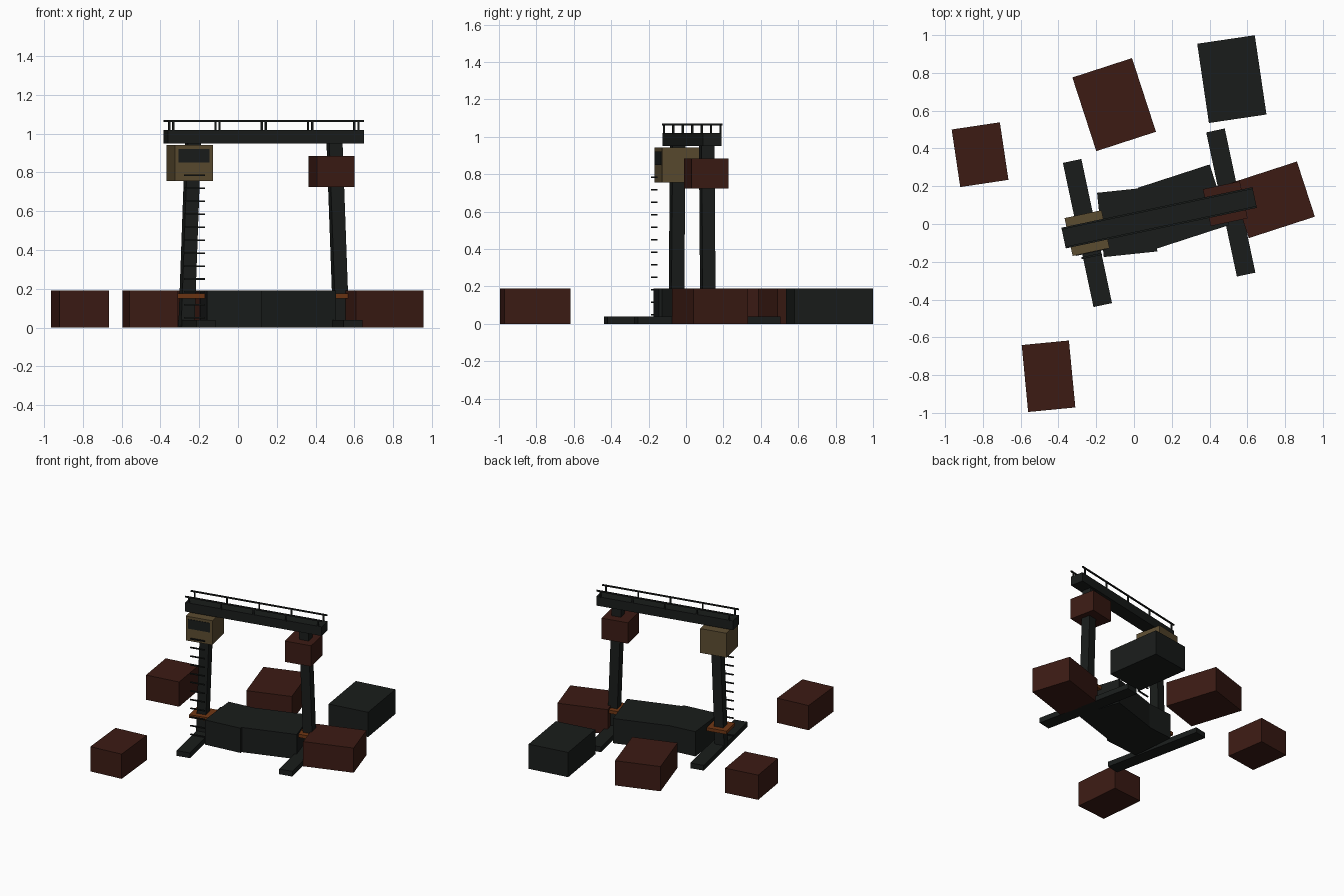
import bpy
from math import radians
from mathutils import Matrix, Vector

if "Cube" in bpy.data.objects:
    bpy.data.objects.remove(bpy.data.objects["Cube"])


def material(name, rgb):
    m = bpy.data.materials.new(name)
    m.diffuse_color = (*rgb, 1)
    m.use_nodes = True
    m.node_tree.nodes["Principled BSDF"].inputs["Base Color"].default_value = m.diffuse_color
    return m


DARK = material("dark_steel", (0.010, 0.012, 0.011))
RUST = material("rust_red", (0.045, 0.011, 0.007))
TAN = material("cabin_tan", (0.105, 0.072, 0.030))
ORANGE = material("collar_orange", (0.16, 0.038, 0.007))

# Gantry frame: turned 12 degrees, slightly off centre
GANTRY = Matrix.Translation((0.133, 0.033, 0)) @ Matrix.Rotation(radians(12), 4, 'Z')


def prism(name, bottom, top, size, mat, frame=GANTRY):
    """Box between two centre points (x, y, z); sheared if they are offset."""
    hx, hy = size[0] / 2, size[1] / 2
    verts = [frame @ (Vector(c) + Vector((sx * hx, sy * hy, 0)))
             for c in (bottom, top)
             for sx, sy in ((-1, -1), (1, -1), (1, 1), (-1, 1))]
    faces = [(3, 2, 1, 0), (4, 5, 6, 7)]
    faces += [(i, (i + 1) % 4, (i + 1) % 4 + 4, i + 4) for i in range(4)]
    me = bpy.data.meshes.new(name)
    me.from_pydata(verts, [], faces)
    me.materials.append(mat)
    ob = bpy.data.objects.new(name, me)
    bpy.context.collection.objects.link(ob)
    return ob


def box(name, u, v, z0, z1, size, mat, frame=GANTRY):
    return prism(name, (u, v, z0), (u, v, z1), size, mat, frame)


# Ground containers: x, y, width, depth, angle
containers = [
    ("container_left", -0.815, 0.367, 0.258, 0.308, 8.5, RUST),
    ("container_back", -0.105, 0.632, 0.332, 0.41, 18, RUST),
    ("container_back_right", 0.518, 0.767, 0.308, 0.424, 8.4, DARK),
    ("container_front", -0.4525, -0.806, 0.251, 0.356, 5.5, RUST),
    ("container_right", 0.735, 0.128, 0.368, 0.307, 18, RUST),
    ("container_middle_a", -0.036, 0.010, 0.285, 0.342, 6, DARK),
    ("container_middle_b", 0.262, 0.093, 0.40, 0.337, 18, DARK),
]
for name, x, y, w, d, a, mat in containers:
    f = Matrix.Translation((x, y, 0)) @ Matrix.Rotation(radians(a), 4, 'Z')
    box(name, 0, 0, 0, 0.19, (w, d), mat, f)

# Skids, leaning legs and collars
for side, s in (("left", -1), ("right", 1)):
    box(f"skid_{side}", s * 0.388, 0, 0, 0.04, (0.10, 0.78), DARK)
    prism(f"leg_{side}", (s * 0.408, 0, 0.005), (s * 0.373, 0, 0.95), (0.07, 0.07), DARK)
    box(f"collar_{side}", s * 0.402, 0, 0.15, 0.175, (0.15, 0.15), ORANGE)

# Top beam
box("beam", 0, 0, 0.95, 1.02, (1.034, 0.102), DARK)

# Handrails on both edges of the beam
for side, s in (("front", -1), ("back", 1)):
    box(f"handrail_{side}", 0, s * 0.051, 1.06, 1.07, (1.034, 0.01), DARK)
    for i in range(5):
        box(f"rail_post_{side}_{i}", -0.488 + i * 0.244, s * 0.051, 1.015, 1.062,
            (0.01, 0.01), DARK)

# Operator cabin with window, and counterweight on the other leg
box("cabin", -0.39, 0, 0.755, 0.942, (0.20, 0.205), TAN)
box("cabin_window", -0.39, -0.102, 0.85, 0.922, (0.165, 0.008), DARK)
box("counterweight", 0.358, 0, 0.725, 0.885, (0.20, 0.20), RUST)

# Ladder rungs in front of the left leg
for i in range(12):
    z = 0.05 + i * 0.0668
    box(f"ladder_rung_{i}", -0.392, -0.124, z - 0.004, z + 0.004, (0.11, 0.01), DARK)
